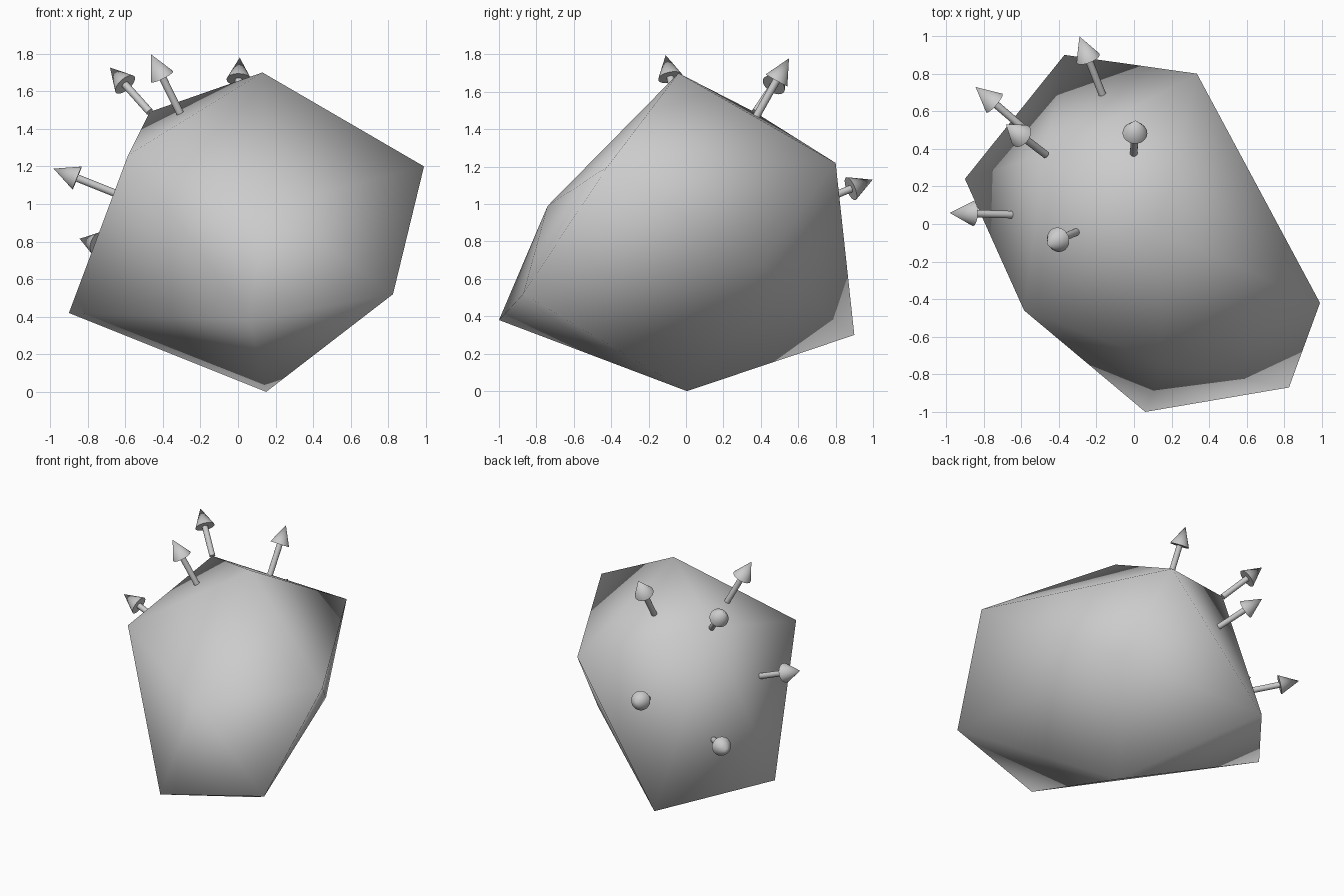
import bpy, bmesh, math
from mathutils import Vector, Matrix

if "Cube" in bpy.data.objects:
    bpy.data.objects.remove(bpy.data.objects["Cube"])

# Irregular icosahedron: apex, the five points round it, the next five, far pole
apex = Vector((-0.47, 0.37, 1.49))
upper = [Vector(p) for p in [(-0.585, -0.46, 1.26), (0.13, -0.04, 1.70), (0.335, 0.80, 1.22),
                             (-0.37, 0.90, 0.30), (-0.90, 0.24, 0.42)]]
lower = [Vector(p) for p in [(0.16, -0.74, 0.99), (0.99, -0.42, 1.20), (0.445, 0.40, 0.67),
                             (0.15, 0.005, 0.0), (0.06, -1.0, 0.38)]]
pole = Vector((0.825, -0.87, 0.52))


def finish(name, bm):
    bmesh.ops.recalc_face_normals(bm, faces=bm.faces)
    mesh = bpy.data.meshes.new(name)
    bm.to_mesh(mesh)
    bm.free()
    obj = bpy.data.objects.new(name, mesh)
    bpy.context.collection.objects.link(obj)
    return obj


# Smooth shaded body
bm = bmesh.new()
k = bm.verts.new(apex)
u = [bm.verts.new(p) for p in upper]
w = [bm.verts.new(p) for p in lower]
e = bm.verts.new(pole)
for i in range(5):
    j = (i + 1) % 5
    for tri in ((k, u[i], u[j]), (u[i], w[i], u[j]), (u[j], w[i], w[j]), (e, w[j], w[i])):
        bm.faces.new(tri)
for f in bm.faces:
    f.smooth = True
finish("faceted_body", bm)


# Arrow: thin shaft and cone head
def arrow(name, base, direction, length=0.355, head=0.135):
    bm = bmesh.new()
    shaft = length - head
    for r1, r2, h, z in ((0.02, 0.02, shaft, shaft / 2), (0.066, 0.0, head, shaft + head / 2)):
        bmesh.ops.create_cone(bm, cap_ends=True, segments=24, radius1=r1, radius2=r2, depth=h,
                              matrix=Matrix.Translation((0, 0, z)))
    obj = finish(name, bm)
    obj.rotation_mode = 'QUATERNION'
    obj.rotation_quaternion = direction.to_track_quat('Z', 'Y')
    obj.location = base
    bpy.ops.object.select_all(action='DESELECT')
    obj.select_set(True)
    bpy.context.view_layer.objects.active = obj
    bpy.ops.object.shade_smooth_by_angle(angle=math.radians(40))


# One normal arrow per face round the apex, and their average on the apex
total = Vector()
centre = Vector((0, 0, 0.85))
for i in range(5):
    a, b = upper[i], upper[(i + 1) % 5]
    mid = (apex + a + b) / 3
    n = (a - apex).cross(b - apex).normalized()
    if n.dot(mid - centre) < 0:
        n = -n
    total += n
    arrow("face_normal_arrow_%d" % (i + 1), mid, n)
arrow("vertex_normal_arrow", apex, total.normalized())
